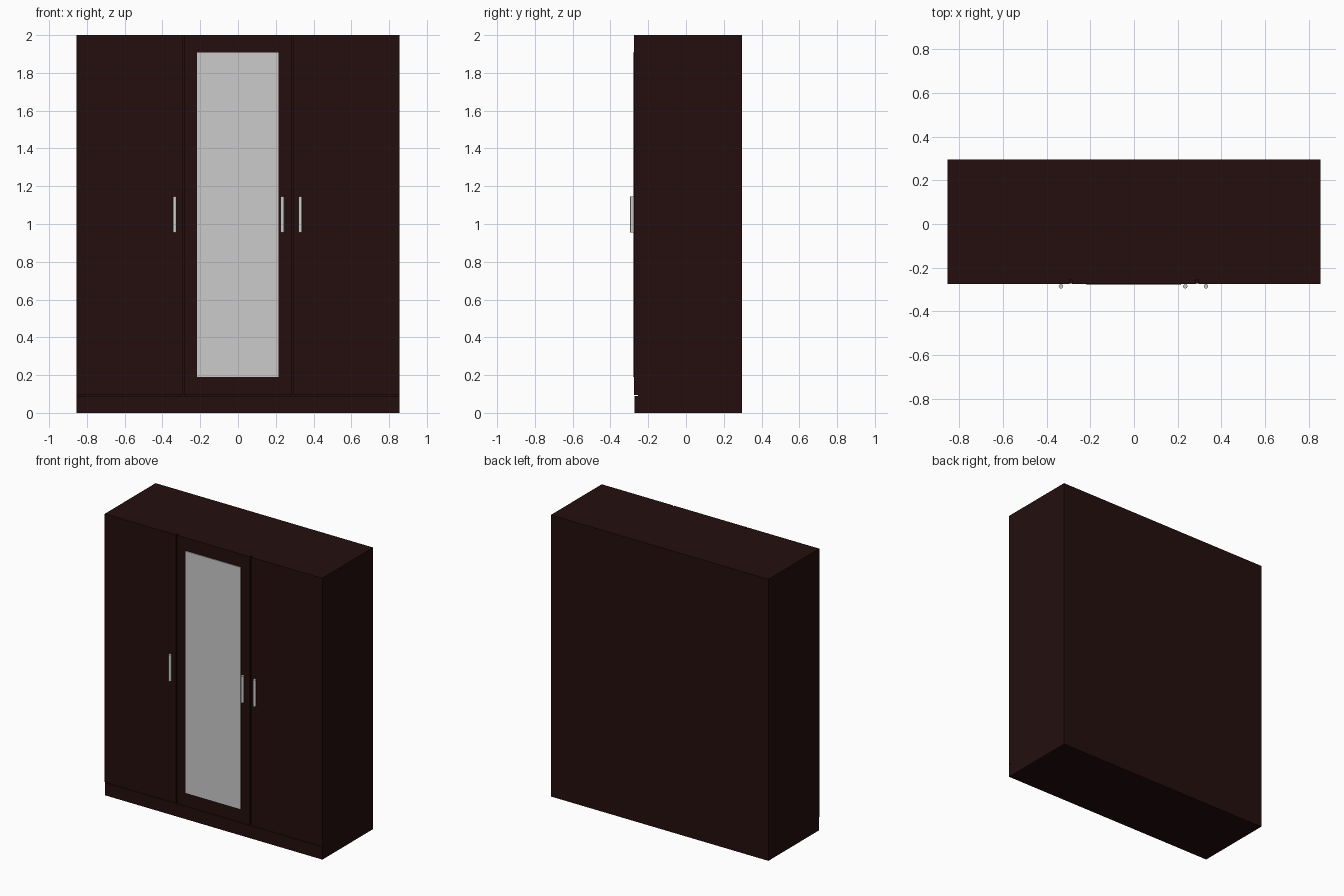
import bpy, bmesh, math

if "Cube" in bpy.data.objects:
    bpy.data.objects.remove(bpy.data.objects["Cube"])


def material(name, rgb):
    m = bpy.data.materials.new(name)
    m.diffuse_color = (*rgb, 1)
    m.use_nodes = True
    m.node_tree.nodes["Principled BSDF"].inputs["Base Color"].default_value = m.diffuse_color
    return m


WOOD = material("dark_wood", (0.017, 0.0045, 0.004))
MIRROR = material("mirror_grey", (0.6, 0.6, 0.6))
METAL = material("handle_metal", (0.62, 0.62, 0.60))


def finish(name, bm, mat):
    mesh = bpy.data.meshes.new(name)
    bm.to_mesh(mesh)
    bm.free()
    mesh.materials.append(mat)
    ob = bpy.data.objects.new(name, mesh)
    bpy.context.collection.objects.link(ob)
    return ob


def box(name, x, y, z, mat=WOOD):
    """Box from (min, max) pairs."""
    bm = bmesh.new()
    bmesh.ops.create_cube(bm, size=1)
    for v in bm.verts:
        for i, (a, b) in enumerate((x, y, z)):
            v.co[i] = a if v.co[i] < 0 else b
    return finish(name, bm, mat)


W, FRONT, BACK, H = 0.855, -0.275, 0.296, 2.0
T = 0.02                      # panel thickness
DOOR_BACK = FRONT + T
BASE = 0.09                   # plinth height

# Carcass: sides, top, floor, back and plinth
for s, side in ((-1, "left"), (1, "right")):
    xs = sorted((s * W, s * (W - T)))
    box(side + "_side", xs, (DOOR_BACK, BACK), (0, H))
    # divider behind each door gap
    xs = sorted((s * 0.275, s * 0.305))
    box(side + "_divider", xs, (DOOR_BACK + 0.001, BACK - T), (BASE, H - T))
box("top_panel", (-W + T, W - T), (DOOR_BACK, BACK), (H - T, H))
box("bottom_panel", (-W + T, W - T), (DOOR_BACK, BACK), (0, BASE))
box("back_panel", (-W + T, W - T), (BACK - T, BACK), (BASE, H - T))
box("plinth", (-W, W), (FRONT + 0.002, DOOR_BACK), (0, BASE))

# Three doors separated by narrow gaps
GAP = 0.005
for name, a, b in (("left_door", -W, -0.29 - GAP),
                   ("middle_door", -0.29 + GAP, 0.29 - GAP),
                   ("right_door", 0.29 + GAP, W)):
    box(name, (a, b), (FRONT, DOOR_BACK), (BASE + 0.004, H))

# Mirror plate on the middle door
box("mirror", (-0.217, 0.215), (FRONT - 0.005, FRONT), (0.19, 1.908), MIRROR)

# Round bar handles
for name, x in (("left_handle", -0.335), ("middle_handle", 0.235),
                ("right_handle", 0.33)):
    bm = bmesh.new()
    bmesh.ops.create_cone(bm, cap_ends=True, segments=16, radius1=0.01,
                          radius2=0.01, depth=0.19)
    bmesh.ops.translate(bm, verts=bm.verts, vec=(x, FRONT - 0.0105, 1.05))
    ob = finish(name, bm, METAL)
    for p in ob.data.polygons:
        p.use_smooth = abs(p.normal.z) < 0.5
